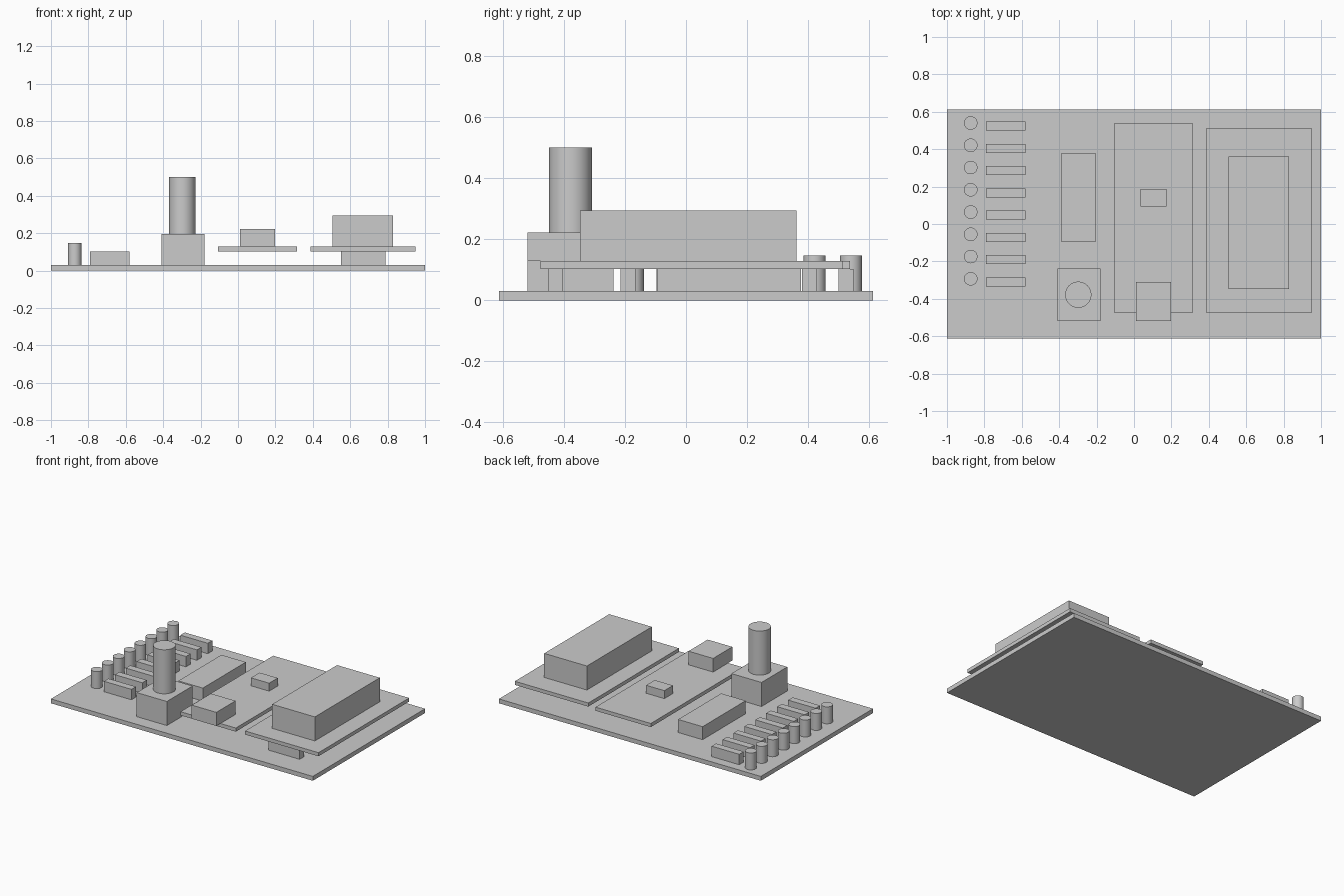
import bpy
import math

cube = bpy.data.objects.get("Cube")
if cube:
    bpy.data.objects.remove(cube, do_unlink=True)

grey = bpy.data.materials.new("plain grey")
grey.use_nodes = True
COLOUR = (0.6, 0.6, 0.6, 1)
grey.diffuse_color = COLOUR
grey.node_tree.nodes["Principled BSDF"].inputs["Base Color"].default_value = COLOUR


def box(name, x, y, z):
    """Block spanning the (low, high) pairs on each axis."""
    bpy.ops.mesh.primitive_cube_add(size=1, location=[sum(r) / 2 for r in (x, y, z)])
    ob = bpy.context.object
    ob.name = name
    ob.scale = [r[1] - r[0] for r in (x, y, z)]
    bpy.ops.object.transform_apply(location=False, rotation=False, scale=True)
    ob.data.materials.append(grey)
    return ob


def post(name, x, y, radius, z):
    """Upright round part with smooth sides and sharp rims."""
    bpy.ops.mesh.primitive_cylinder_add(
        vertices=48, radius=radius, depth=z[1] - z[0], location=(x, y, sum(z) / 2))
    ob = bpy.context.object
    ob.name = name
    ob.data.materials.append(grey)
    bpy.ops.object.shade_smooth_by_angle(angle=math.radians(30))
    return ob


TOP = 0.03             # upper face of the base board
RAISED = (0.103, 0.128)  # thickness of the raised boards
DECK = RAISED[1]

# Base board
box("base_board", (-1, 1), (-0.612, 0.612), (0, TOP))

# Row of lamps, each with a resistor beside it
for i in range(8):
    y = 0.54 - 0.119 * i
    post(f"lamp_{i + 1}", -0.873, y, 0.036, (TOP, 0.147))
    box(f"resistor_{i + 1}", (-0.79, -0.58), (y - 0.041, y + 0.008), (TOP, 0.102))

# Chip and rotary knob
box("long_chip", (-0.39, -0.203), (-0.094, 0.376), (TOP, 0.12))
box("knob_base", (-0.41, -0.18), (-0.519, -0.238), (TOP, 0.196))
post("knob_shaft", -0.298, -0.378, 0.07, (0.196, 0.5))

# Controller board
box("controller_board", (-0.107, 0.315), (-0.474, 0.537), RAISED)
box("controller_chip", (0.034, 0.173), (0.093, 0.187), (DECK, 0.183))
box("controller_socket", (0.01, 0.198), (-0.519, -0.31), (DECK, 0.222))

# Display module on its pin header
box("display_header", (0.55, 0.788), (-0.452, -0.403), (TOP, RAISED[0]))
box("display_board", (0.387, 0.948), (-0.476, 0.513), RAISED)
box("display_panel", (0.504, 0.83), (-0.347, 0.361), (DECK, 0.294))
